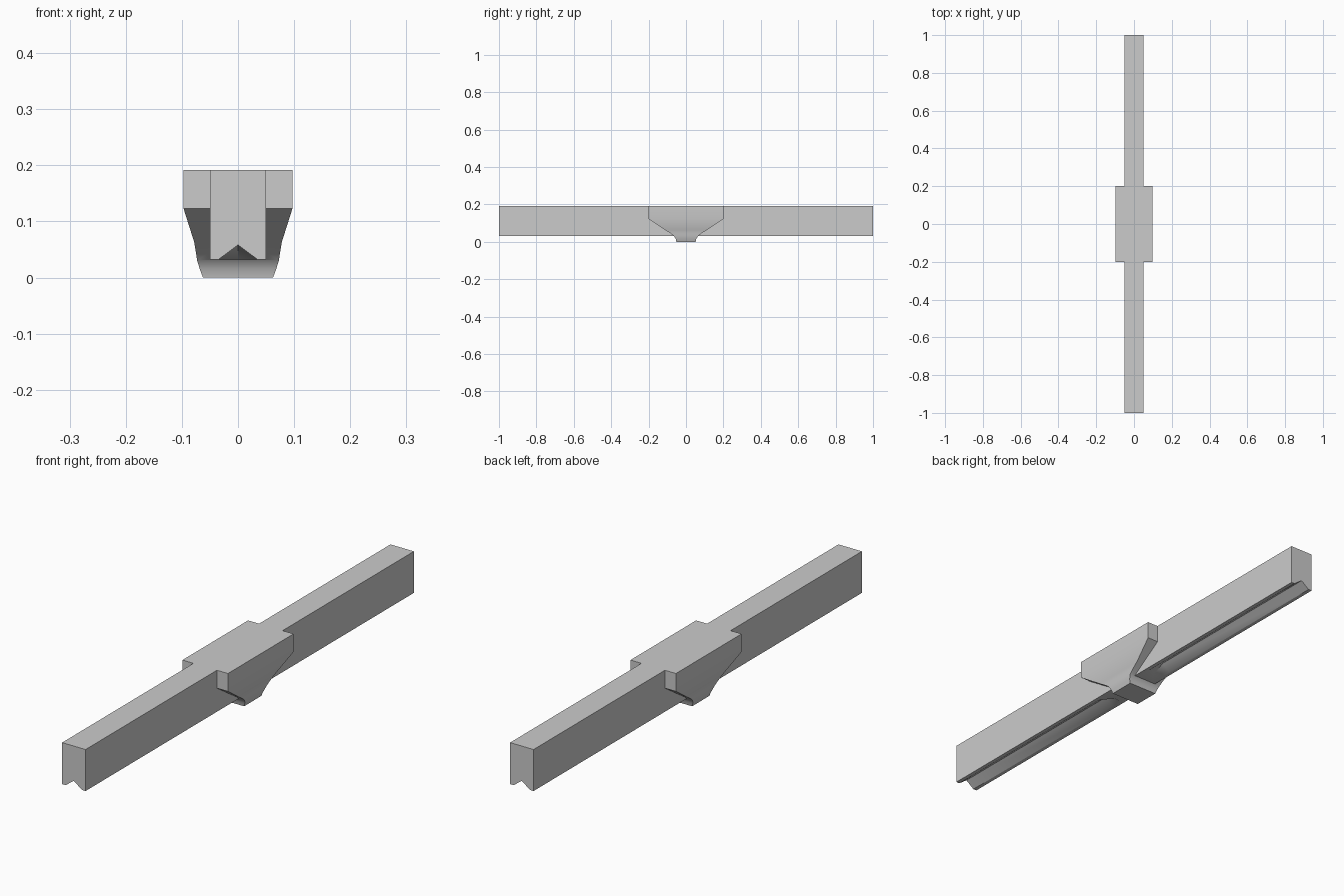
import bpy, bmesh, math

cube = bpy.data.objects.get("Cube")
if cube:
    bpy.data.objects.remove(cube, do_unlink=True)

grey = bpy.data.materials.new("light_grey")
grey.use_nodes = True
colour = (0.6, 0.6, 0.6, 1)
grey.diffuse_color = colour
grey.node_tree.nodes["Principled BSDF"].inputs["Base Color"].default_value = colour


def loft(name, rings):
    """Skin a closed solid over matching rings of points."""
    bm = bmesh.new()
    loops = [[bm.verts.new(p) for p in ring] for ring in rings]
    n = len(loops[0])
    for a, b in zip(loops, loops[1:]):
        for i in range(n):
            j = (i + 1) % n
            bm.faces.new((a[i], a[j], b[j], b[i]))
    bm.faces.new(loops[0])
    bm.faces.new(loops[-1])
    bmesh.ops.recalc_face_normals(bm, faces=bm.faces)
    mesh = bpy.data.meshes.new(name)
    bm.to_mesh(mesh)
    bm.free()
    mesh.materials.append(grey)
    obj = bpy.data.objects.new(name, mesh)
    bpy.context.collection.objects.link(obj)
    return obj


TOP, UNDER = 0.192, 0.032


# Long beam with a V groove underneath that closes near the middle
def beam_section(y, apex):
    half = [(0.05, TOP), (0.05, UNDER), (0.035, UNDER)]
    right = [(x, y, z) for x, z in half]
    left = [(-x, y, z) for x, z in reversed(half)]
    return right + [(0, y, apex)] + left


stations = [(-1, 0.058), (-0.17, 0.058), (-0.12, UNDER),
            (0.12, UNDER), (0.17, 0.058), (1, 0.058)]
beam = loft("beam", [beam_section(y, apex) for y, apex in stations])

# Central block flaring from a small foot up to a wide rectangular head
levels = [(0.0625, 0.052, 0), (0.068, 0.055, 0.015), (0.073, 0.064, 0.031),
          (0.075, 0.082, 0.045), (0.078, 0.11, 0.063),
          (0.097, 0.2, 0.123), (0.097, 0.2, TOP)]
block = loft("center_block", [[(-x, -y, z), (x, -y, z), (x, y, z), (-x, y, z)]
                              for x, y, z in levels])

# Fuse the block into the beam
fuse = beam.modifiers.new("fuse_block", 'BOOLEAN')
fuse.operation = 'UNION'
fuse.solver = 'EXACT'
fuse.object = block
bpy.ops.object.select_all(action='DESELECT')
beam.select_set(True)
bpy.context.view_layer.objects.active = beam
bpy.ops.object.modifier_apply(modifier=fuse.name)
bpy.data.objects.remove(block, do_unlink=True)
beam.name = "beam_with_center_block"
bpy.ops.object.shade_smooth_by_angle(angle=math.radians(32))
